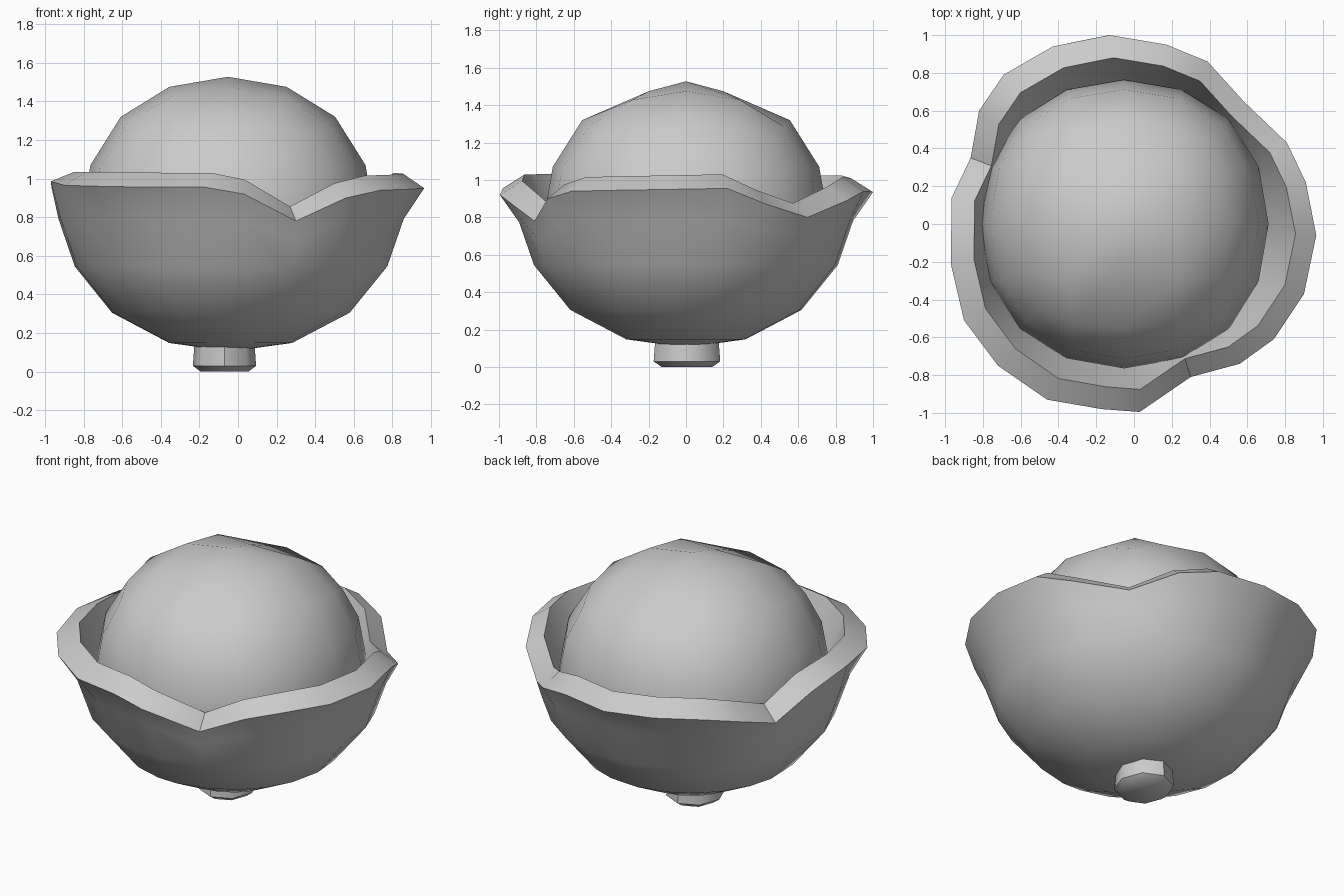
import bpy
import bmesh
import math
from mathutils import Vector

default_cube = bpy.data.objects.get("Cube")
if default_cube:
    bpy.data.objects.remove(default_cube, do_unlink=True)

# One plain colour for every part
grey = bpy.data.materials.new("plain_grey")
grey.use_nodes = True
colour = (0.6, 0.6, 0.6, 1)
grey.diffuse_color = colour
grey.node_tree.nodes["Principled BSDF"].inputs["Base Color"].default_value = colour


def make_object(name, bm, sharp_angle):
    """Turn a bmesh into a shaded, coloured object."""
    bmesh.ops.recalc_face_normals(bm, faces=bm.faces)
    mesh = bpy.data.meshes.new(name)
    bm.to_mesh(mesh)
    bm.free()
    mesh.materials.append(grey)
    obj = bpy.data.objects.new(name, mesh)
    bpy.context.collection.objects.link(obj)
    bpy.ops.object.select_all(action="DESELECT")
    obj.select_set(True)
    bpy.context.view_layer.objects.active = obj
    bpy.ops.object.shade_smooth_by_angle(angle=math.radians(sharp_angle))
    return obj


def loft(bm, rings, cap_start=False, cap_end=False):
    """Bridge closed rings of points with quads."""
    loops = [[bm.verts.new(point) for point in ring] for ring in rings]
    for lower, upper in zip(loops, loops[1:]):
        count = len(lower)
        for i in range(count):
            j = (i + 1) % count
            bm.faces.new((lower[i], lower[j], upper[j], upper[i]))
    if cap_start:
        bm.faces.new(loops[0])
    if cap_end:
        bm.faces.new(loops[-1])


# Nut: a rounded ball made from a subdivided cube
bm = bmesh.new()
bmesh.ops.create_cube(bm, size=1.822)
nut = make_object("nut", bm, 180)
nut.location = (-0.052, 0, 0.77)
subdivision = nut.modifiers.new("rounding", "SUBSURF")
subdivision.levels = subdivision.render_levels = 2
bpy.ops.object.modifier_apply(modifier=subdivision.name)
for vertex in nut.data.vertices:
    co = vertex.co
    # The underside is flattened to sit inside the husk
    co.z *= 0.99 if co.z > 0 else 0.76
    # The crown narrows front to back
    if co.z > 0.68 and abs(co.x) < 0.05:
        co.y *= 0.65

# Husk: a thick bowl whose rim has three lobes, each starting at a notch
lobes = [
    [(.58, .65, .80), (.81, .43, .87), (.91, .22, .955), (.965, -.06, .95),
     (.90, -.37, .945), (.74, -.61, .94), (.56, -.74, .90)],
    [(.30, -.81, .78), (.03, -.995, .92), (-.17, -.98, .955), (-.46, -.93, .955),
     (-.72, -.75, .96), (-.90, -.51, .965), (-.97, -.21, .985), (-.965, .14, .95)],
    [(-.865, .35, .81), (-.82, .60, .90), (-.69, .79, .95), (-.43, .94, .95),
     (-.13, 1.0, .935), (.17, .95, .94), (.39, .86, .89)],
]
husk_centre = Vector((-0.04, 0, 0))
outer_rim = [Vector(point) for lobe in lobes for point in lobe]


def husk_point(rim, radius, height):
    """Point on the husk in the direction of a rim point."""
    direction = rim - husk_centre
    direction.z = 0
    return husk_centre + direction.normalized() * radius + Vector((0, 0, height))


def husk_ring(radius, height):
    return [husk_point(rim, radius, height) for rim in outer_rim]


# The shoulder ring dips below each notch, the inner rim stands above the outer
shoulder = []
inner_rim = []
inner_centre = Vector((0.05, 0, 0))
for rim in outer_rim:
    height = 0.55 + (rim.z - 0.55) * 0.6
    shoulder.append(husk_point(rim, 0.865 + (height - 0.69) * 0.35, height))
    point = inner_centre + (rim - inner_centre) * 0.88
    point.z = min(rim.z + 0.075, 1.035)
    inner_rim.append(point)

bm = bmesh.new()
loft(bm, [
    husk_ring(0.08, 0.115),
    husk_ring(0.32, 0.148),
    husk_ring(0.62, 0.305),
    husk_ring(0.815, 0.545),
    shoulder,
    outer_rim,
    inner_rim,
    husk_ring(0.72, 0.6),
], cap_start=True)
make_object("husk", bm, 50)

# Stem: a short octagonal stub with a bevelled foot
stem_profile = [(0.135, 0), (0.178, 0.03), (0.168, 0.16)]
stem_rings = []
for radius, height in stem_profile:
    turns = [math.tau * i / 8 for i in range(8)]
    stem_rings.append([
        (-0.07 + 0.92 * radius * math.cos(t), 0.005 + radius * math.sin(t), height)
        for t in turns
    ])
bm = bmesh.new()
loft(bm, stem_rings, cap_start=True, cap_end=True)
make_object("stem", bm, 46)
